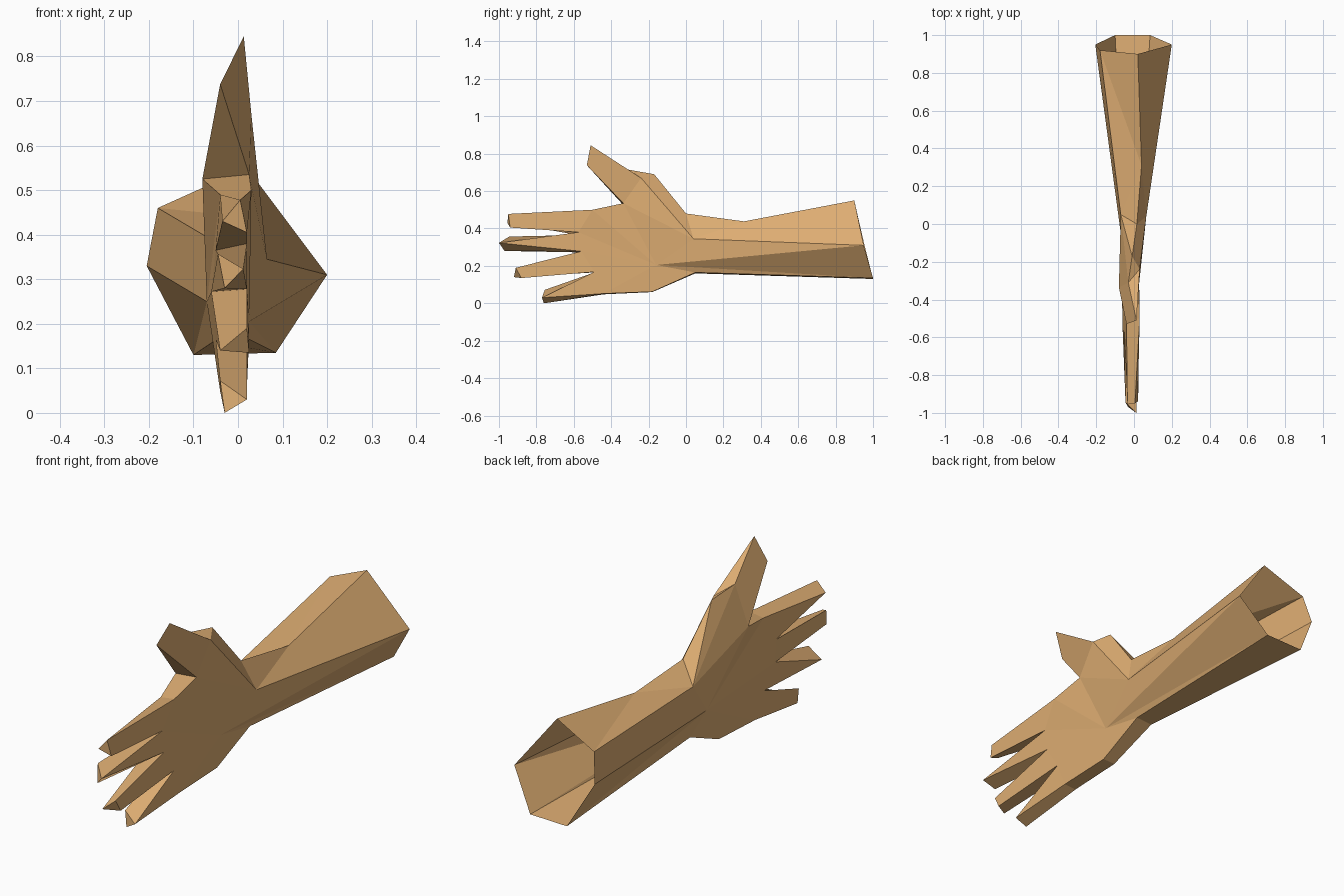
import bpy
import bmesh

cube = bpy.data.objects.get("Cube")
if cube:
    bpy.data.objects.remove(cube, do_unlink=True)

# Single skin colour
skin = bpy.data.materials.new("skin_tan")
colour = (0.73, 0.42, 0.17, 1.0)
skin.diffuse_color = colour
skin.use_nodes = True
bsdf = skin.node_tree.nodes["Principled BSDF"]
bsdf.inputs["Base Color"].default_value = colour
bsdf.inputs["Roughness"].default_value = 0.9

bm = bmesh.new()


def points(*coords):
    return [bm.verts.new(c) for c in coords]


def faces(*groups):
    for g in groups:
        bm.faces.new(g)


def fan(centre, rim):
    for a, b in zip(rim, rim[1:]):
        bm.faces.new((centre, a, b))


# Open elbow end, going round from the top
r0, r1, r2, r3, r4, r5 = points(
    (0.02, 0.90, 0.55), (0.20, 0.95, 0.31), (0.085, 1.0, 0.135),
    (-0.10, 1.0, 0.13), (-0.205, 0.95, 0.33), (-0.18, 0.92, 0.46))

# Wrist: top, left-hand side, right-hand side, underside
top, w = points((0.04, 0.31, 0.438), (0.015, 0.0, 0.48))
p1, p2 = points((0.065, 0.04, 0.345), (0.025, -0.16, 0.205))
l1, l2 = points((-0.07, 0.05, 0.395), (-0.07, -0.05, 0.25))
br, bl = points((0.025, 0.05, 0.165), (-0.055, 0.05, 0.16))

# Forearm
faces((r0, r1, p1, top), (top, p1, w), (r1, p2, p1), (r1, r2, p2),
      (r2, br, p2), (r2, r3, bl, br), (r3, l2, bl), (r3, r4, l2),
      (r4, r5, l1, l2), (r5, r0, top), (r5, top, l1), (top, w, l1))

# Palm rim as (-x, +x) pairs: thumb crotch, knuckle, three finger gaps,
# little finger base, heel of the hand
rim = [points((xl, y, zl), (xr, y, zr)) for y, xl, zl, xr, zr in (
    (-0.335, -0.08, 0.525, 0.025, 0.535),
    (-0.50, -0.04, 0.49, 0.03, 0.50),
    (-0.575, -0.05, 0.365, 0.02, 0.38),
    (-0.56, -0.06, 0.272, 0.02, 0.278),
    (-0.49, -0.05, 0.165, 0.02, 0.168),
    (-0.44, -0.04, 0.048, 0.02, 0.052),
    (-0.18, -0.04, 0.06, 0.02, 0.062))]
fan(p2, [p1] + [p[1] for p in rim] + [br])
fan(l2, [l1] + [p[0] for p in rim] + [bl])

# Edge strips beside the index and little fingers
for (al, ar), (cl, cr) in ((rim[0], rim[1]), (rim[5], rim[6]), (rim[6], (bl, br))):
    faces((al, ar, cr, cl))

# Thumb
cl, cr = rim[0]
h1, h2, h3 = points((-0.01, -0.17, 0.69), (0.03, -0.24, 0.67), (-0.03, -0.31, 0.715))
ta, tb = points((0.013, -0.51, 0.845), (-0.04, -0.53, 0.738))
faces((w, h1, h2, p1), (p1, h2, cr), (h2, ta, tb, cr), (h2, h3, ta),
      (h1, h3, h2), (w, l1, h1), (l1, h3, h1), (l1, cl, h3),
      (h3, cl, tb, ta), (cl, cr, tb))


def finger(upper, lower, tip, wedge_left):
    """Four-sided base narrowing to a three-sided tip."""
    (ul, ur), (dl, dr) = upper, lower
    a, b, c = points(*tip)
    faces((a, b, c), (dr, dl, c, b))
    if wedge_left:
        faces((ul, ur, a, c), (ur, dr, b, a), (dl, ul, c))
    else:
        faces((ul, ur, b, a), (ur, dr, b), (dl, ul, a, c))


# Index, middle, ring and little fingers
tips = (
    ((0.005, -0.95, 0.478), (0.02, -0.94, 0.405), (-0.035, -0.955, 0.43)),
    ((-0.045, -0.945, 0.357), (0.012, -1.0, 0.323), (-0.03, -0.97, 0.28)),
    ((0.02, -0.91, 0.19), (0.025, -0.88, 0.135), (-0.04, -0.92, 0.14)),
    ((-0.04, -0.755, 0.072), (0.02, -0.77, 0.03), (-0.03, -0.76, 0.0)))
for i, tip in enumerate(tips):
    finger(rim[i + 1], rim[i + 2], tip, i % 2 == 0)

# Outward normals
bmesh.ops.recalc_face_normals(bm, faces=bm.faces)
if bm.calc_volume(signed=True) < 0:
    bmesh.ops.reverse_faces(bm, faces=bm.faces)

mesh = bpy.data.meshes.new("hand_and_forearm")
bm.to_mesh(mesh)
bm.free()
mesh.materials.append(skin)
obj = bpy.data.objects.new("hand_and_forearm", mesh)
bpy.context.collection.objects.link(obj)
